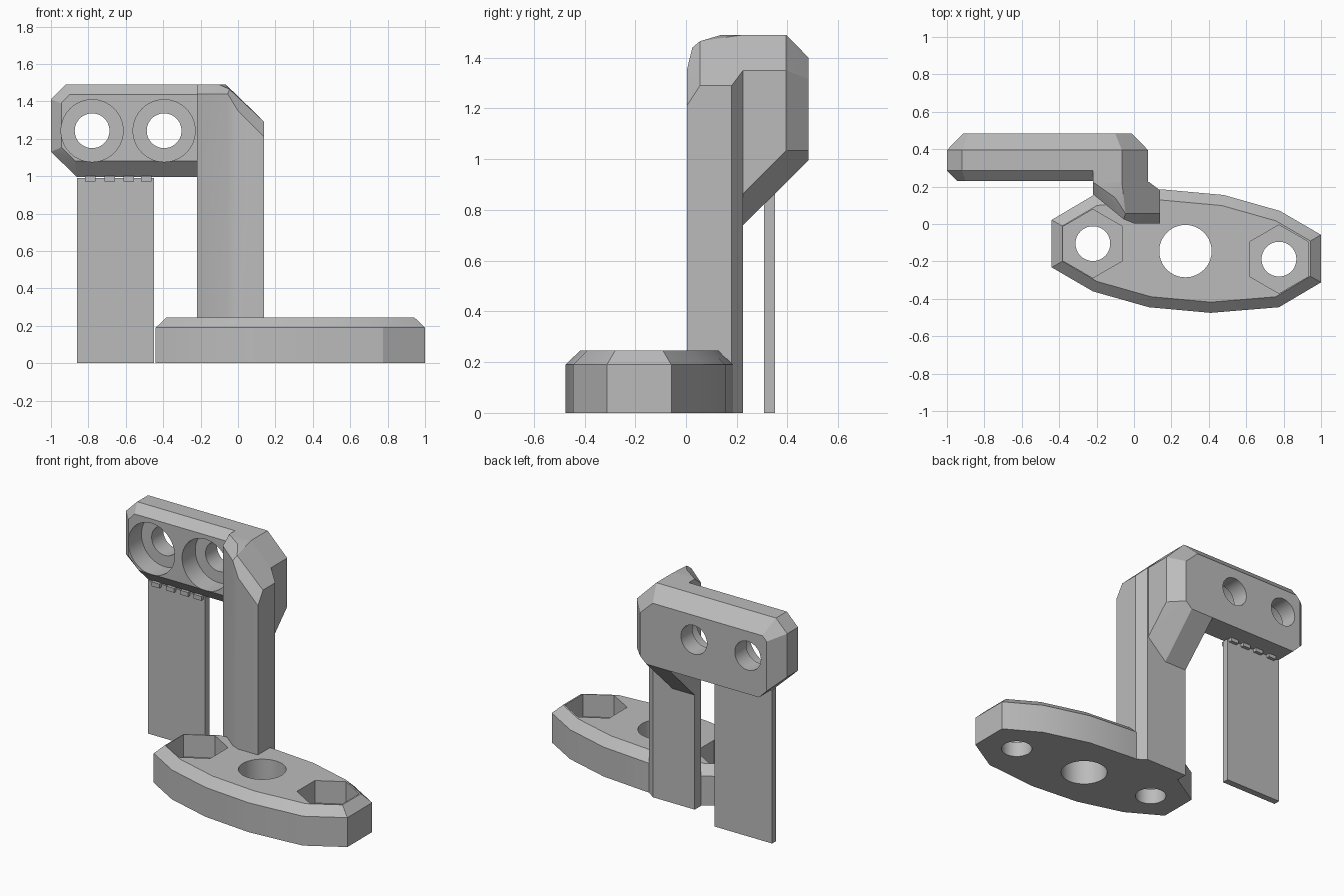
import bpy
import bmesh
import math
from mathutils import Matrix, Vector

cube = bpy.data.objects.get("Cube")
if cube:
    bpy.data.objects.remove(cube)

grey = bpy.data.materials.new("plain grey")
grey.use_nodes = True
colour = (0.5, 0.5, 0.5, 1)
grey.diffuse_color = colour
grey.node_tree.nodes["Principled BSDF"].inputs["Base Color"].default_value = colour


def finish(bm, name):
    bmesh.ops.recalc_face_normals(bm, faces=bm.faces)
    mesh = bpy.data.meshes.new(name)
    bm.to_mesh(mesh)
    bm.free()
    mesh.materials.append(grey)
    obj = bpy.data.objects.new(name, mesh)
    bpy.context.collection.objects.link(obj)
    return obj


def hull(name, points):
    """Convex solid around a few corner points."""
    bm = bmesh.new()
    for p in points:
        bm.verts.new(p)
    result = bmesh.ops.convex_hull(bm, input=bm.verts)
    loose = [v for v in bm.verts if not v.link_faces]
    bmesh.ops.delete(bm, geom=loose, context='VERTS')
    bmesh.ops.dissolve_limit(bm, angle_limit=math.radians(1.5),
                             verts=bm.verts, edges=bm.edges)
    return finish(bm, name)


def box(name, low, high):
    return hull(name, [(x, y, z) for x in (low[0], high[0])
                       for y in (low[1], high[1]) for z in (low[2], high[2])])


def cutter(name, start, axis, length, radius, sides):
    """Prism running from start along an axis."""
    turn = Vector((0, 0, 1)).rotation_difference(axis).to_matrix().to_4x4()
    spin = Matrix.Rotation(math.pi / 2, 4, 'Z')
    middle = Matrix.Translation(Vector(start) + axis * length / 2)
    bm = bmesh.new()
    bmesh.ops.create_cone(bm, cap_ends=True, segments=sides, radius1=radius,
                          radius2=radius, depth=length, matrix=middle @ turn @ spin)
    # put a corner of the prism on the y axis for hexagons
    if sides == 6:
        c = Vector(start)
        first = max((v.co for v in bm.verts), key=lambda p: p.y)
        offset = math.atan2(first.x - c.x, first.y - c.y)
        bmesh.ops.rotate(bm, verts=bm.verts, cent=c,
                         matrix=Matrix.Rotation(offset, 3, 'Z'))
    return finish(bm, name)


def cut(target, tools):
    for tool in tools:
        mod = target.modifiers.new(tool.name, 'BOOLEAN')
        mod.operation = 'DIFFERENCE'
        mod.solver = 'EXACT'
        mod.object = tool
    bpy.context.view_layer.objects.active = target
    for mod in list(target.modifiers):
        bpy.ops.object.modifier_apply(modifier=mod.name)
    for tool in tools:
        bpy.data.objects.remove(tool)


UP, BACK = Vector((0, 0, 1)), Vector((0, 1, 0))

# Base plate: half an outline turned about its centre, chamfered on top
cx, cy = 0.28, -0.145
half = [(-0.44, 0.022), (-0.44, -0.232), (-0.22, -0.36),
        (0.08, -0.445), (0.41, -0.475), (0.775, -0.445)]
outline = half + [(2 * cx - x, 2 * cy - y) for x, y in half]
bm = bmesh.new()
floor = bm.faces.new([bm.verts.new((x, y, 0)) for x, y in outline])
bm.normal_update()
top = bmesh.ops.extrude_face_region(bm, geom=[floor], use_keep_orig=True)["geom"]
bmesh.ops.translate(bm, vec=(0, 0, 0.19),
                    verts=[g for g in top if isinstance(g, bmesh.types.BMVert)])
bmesh.ops.recalc_face_normals(bm, faces=bm.faces)
lid = max(bm.faces, key=lambda f: f.calc_center_median().z)
bmesh.ops.inset_region(bm, faces=[lid], thickness=0.057, use_even_offset=True)
bmesh.ops.translate(bm, vec=(0, 0, 0.055), verts=lid.verts)
base = finish(bm, "base_plate")

# Bolt holes with hexagonal nut pockets, and the centre hole
tools = [cutter("centre_hole", (cx - 0.005, cy, -0.1), UP, 0.5, 0.14, 64)]
for x, y in ((-0.22, -0.105), (0.775, -0.188)):
    tools.append(cutter("bolt_hole", (x, y, -0.1), UP, 0.5, 0.093, 48))
    tools.append(cutter("nut_pocket", (x, y, 0.1), UP, 0.3, 0.183, 6))
cut(base, tools)

# Upright post with chamfered top
section = [(0.14, 0.003), (0, 0.003), (-0.055, 0.025), (-0.22, 0.16),
           (-0.22, 0.225), (0.08, 0.225), (0.14, 0.18)]
tops = [1.21, 1.35, 1.44, 1.44, 1.49, 1.35, 1.29]
points = [(x, y, 0) for x, y in section]
points += [(x, y, z) for (x, y), z in zip(section, tops)]
points += [(0.14, 0.055, 1.29), (-0.045, 0.055, 1.465),
           (-0.1, 0.14, 1.49), (-0.065, 0.225, 1.49)]
post = hull("post", points)

# Bracket arm with a sloping underside, joining post and head
arm = hull("arm", [
    (0.075, 0.22, 0.86), (0.075, 0.22, 1.35), (-0.065, 0.22, 1.49),
    (-0.22, 0.22, 1.49), (-0.22, 0.22, 0.735), (-0.06, 0.22, 0.735),
    (0.075, 0.395, 1.035), (0.075, 0.395, 1.35), (-0.065, 0.395, 1.49),
    (-0.22, 0.395, 1.49), (-0.01, 0.483, 1.035), (-0.055, 0.483, 0.995),
    (-0.22, 0.483, 0.995), (-0.01, 0.483, 1.315), (-0.1, 0.483, 1.4),
    (-0.22, 0.483, 1.4)])

# Head block, chamfered all round its free end
right = -0.15
points = [(right, 0.23, 1.08), (-0.87, 0.23, 1.08), (-0.945, 0.23, 1.155),
          (-0.945, 0.23, 1.39), (-0.9, 0.23, 1.437), (right, 0.23, 1.437),
          (right, 0.31, 0.995), (-0.86, 0.31, 0.995),
          (-1, 0.285, 1.13), (-1, 0.285, 1.41),
          (-0.92, 0.285, 1.49), (right, 0.285, 1.49),
          (-1, 0.395, 1.13), (-1, 0.395, 1.41),
          (-0.92, 0.395, 1.49), (right, 0.395, 1.49),
          (right, 0.483, 0.995), (-0.86, 0.483, 0.995), (-0.915, 0.483, 1.05),
          (-0.915, 0.483, 1.37), (-0.885, 0.483, 1.4), (right, 0.483, 1.4)]
head = hull("head", points)

# Counterbored screw holes through the head
tools = []
for x in (-0.78, -0.395):
    tools.append(cutter("screw_hole", (x, 0.1, 1.243), BACK, 0.6, 0.093, 48))
    tools.append(cutter("counterbore", (x, 0.1, 1.243), BACK, 0.265, 0.166, 64))
cut(head, tools)

# Thin support wall with small teeth under the head
wall = box("support_wall", (-0.86, 0.307, 0), (-0.45, 0.35, 0.99))
teeth = [box("support_tooth", (x - 0.028, 0.285, 0.972), (x + 0.028, 0.372, 1.0))
         for x in (-0.79, -0.685, -0.585, -0.49)]

# Smooth the round walls, keep corners sharp
bpy.ops.object.select_all(action='DESELECT')
for obj in [base, post, arm, head, wall] + teeth:
    obj.select_set(True)
bpy.context.view_layer.objects.active = base
bpy.ops.object.shade_smooth_by_angle(angle=math.radians(25))
